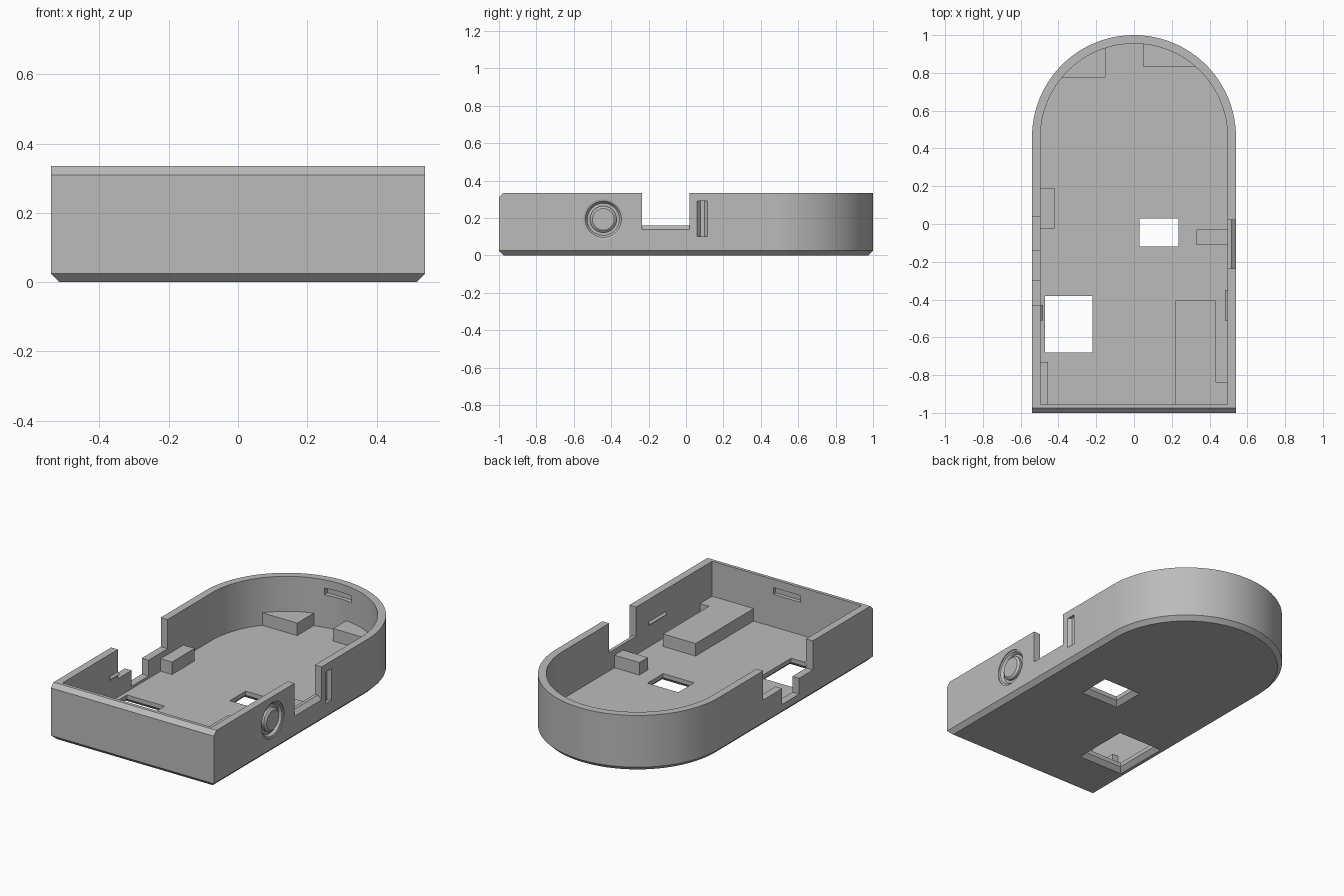
import bpy, bmesh, math
from mathutils import Vector

cube = bpy.data.objects.get("Cube")
if cube:
    bpy.data.objects.remove(cube, do_unlink=True)

grey = bpy.data.materials.new("shell_grey")
grey.use_nodes = True
GREY = (0.5, 0.5, 0.5, 1)
grey.diffuse_color = GREY
grey.node_tree.nodes["Principled BSDF"].inputs["Base Color"].default_value = GREY

H, FLOOR, CH = 0.335, 0.05, 0.025
HALF, INNER, ARC_Y = 0.54, 0.495, 0.46


def loft(name, sections):
    """Closed solid through matching loops of 3D points."""
    bm = bmesh.new()
    loops = [[bm.verts.new(p) for p in s] for s in sections]
    n = len(loops[0])
    for a, b in zip(loops, loops[1:]):
        for i in range(n):
            j = (i + 1) % n
            bm.faces.new((a[i], a[j], b[j], b[i]))
    bm.faces.new(loops[0][::-1])
    bm.faces.new(loops[-1])
    bmesh.ops.recalc_face_normals(bm, faces=bm.faces)
    mesh = bpy.data.meshes.new(name)
    bm.to_mesh(mesh)
    bm.free()
    mesh.materials.append(grey)
    ob = bpy.data.objects.new(name, mesh)
    bpy.context.collection.objects.link(ob)
    return ob


def extrude(name, profile, axis, lo, hi):
    """Extrude a 2D profile along x, y or z."""
    def place(p, t):
        q = list(p)
        q.insert("xyz".index(axis), t)
        return Vector(q)
    return loft(name, [[place(p, t) for p in profile] for t in (lo, hi)])


def rect(x0, x1, y0, y1, grow=0):
    return [(x0 - grow, y0 - grow), (x1 + grow, y0 - grow),
            (x1 + grow, y1 + grow), (x0 - grow, y1 + grow)]


def at_z(points, z):
    return [(x, y, z) for x, y in points]


def arch(r, front, steps=64):
    arc = [(r * math.cos(math.pi * i / steps), ARC_Y + r * math.sin(math.pi * i / steps))
           for i in range(steps + 1)]
    return arc + [(-r, front), (r, front)]


def disc(x, r, steps=48):
    return [(x, -0.442 + r * math.cos(math.tau * i / steps),
             0.193 + r * math.sin(math.tau * i / steps)) for i in range(steps)]


def activate(ob):
    bpy.ops.object.select_all(action='DESELECT')
    ob.select_set(True)
    bpy.context.view_layer.objects.active = ob


def cut(body, cutter):
    activate(body)
    mod = body.modifiers.new("cut", 'BOOLEAN')
    mod.operation, mod.solver, mod.object = 'DIFFERENCE', 'EXACT', cutter
    bpy.ops.object.modifier_apply(modifier=mod.name)
    bpy.data.objects.remove(cutter, do_unlink=True)


# Shell with a chamfered bottom edge
shell = loft("shell", [at_z(arch(HALF - CH, -1 + CH), 0),
                       at_z(arch(HALF, -1), CH), at_z(arch(HALF, -1), H)])
cutters = [loft("cavity", [at_z(arch(INNER, -0.955), z) for z in (FLOOR, 0.5)])]

# Chamfer along the top of the front wall
cutters.append(extrude("front_chamfer", [(-1.02, H - CH - 0.02), (-1.02, H + 0.02),
                                         (-1 + CH + 0.02, H + 0.02)], "x", -0.7, 0.7))

# Stepped notch in one side wall, sloped-sill notch in the other
cutters.append(extrude("stepped_notch", [
    (0.04, 0.5), (0.04, 0.16), (-0.14, 0.16), (-0.14, 0.065),
    (-0.30, 0.065), (-0.30, 0.16), (-0.43, 0.16), (-0.43, 0.5)], "x", -0.7, -0.45))
cutters.append(extrude("sill_notch", [
    (0.45, 0.16), (0.515, 0.16), (0.565, 0.115), (0.565, 0.5), (0.45, 0.5)],
    "y", -0.235, 0.02))

# Floor openings, flared towards the underside
for hole in ((0.03, 0.235, -0.12, 0.03), (-0.47, -0.22, -0.68, -0.38)):
    cutters.append(loft("floor_opening", [
        at_z(rect(*hole, grow), z) for grow, z in ((0.03, -0.005), (0, CH), (0, 0.08))]))

# Latch recesses inside the front and back walls
for lo, hi in ((-0.978, -0.9), (0.9, 0.978)):
    cutters.append(extrude("latch_recess", rect(-0.09, 0.09, 0.245, 0.285), "y", lo, hi))

# Tapered vertical groove and round recess on the outside wall
cutters.append(extrude("side_groove", [
    (0.56, 0.043), (0.52, 0.077), (0.52, 0.1), (0.56, 0.132)], "z", 0.10, 0.29))
cutters.append(loft("button_recess", [
    disc(0.56, 0.107), disc(0.535, 0.107), disc(0.532, 0.097), disc(0.517, 0.086)]))

for c in cutters:
    cut(shell, c)

# Button in the round recess
button = loft("round_button", [disc(0.51, 0.071), disc(0.53, 0.071), disc(0.54, 0.058)])

# Raised supports on the floor
WALL = 0.515
supports = {
    "battery_support": [(0.22, -0.97), (0.22, -0.405), (0.435, -0.405),
                        (0.435, -0.84), (WALL, -0.84), (WALL, -0.97)],
    "right_rest": rect(0.33, WALL, -0.11, -0.03),
    "left_rest": rect(-WALL, -0.42, -0.025, 0.19),
    "front_corner_rest": rect(-WALL, -0.455, -0.97, -0.73),
    "back_left_rest": [(-0.39, 0.775), (-0.15, 0.775), (-0.15, 0.95),
                       (-0.28, 0.9), (-0.39, 0.80)],
    "back_right_rest": [(0.05, 0.83), (0.335, 0.83), (0.335, 0.85),
                        (0.2, 0.935), (0.05, 0.97)],
}
for name, outline in supports.items():
    extrude(name, outline, "z", FLOOR - 0.01, 0.125)

# Small snap ridges on the inner side walls
for name, side, end in (("right_snap", 1, -0.35), ("left_snap", -1, -0.43)):
    extrude(name, [(side * 0.51, 0.165), (side * 0.482, 0.19), (side * 0.51, 0.215)],
            "y", -0.51, end)

for ob in (shell, button):
    activate(ob)
    bpy.ops.object.shade_smooth_by_angle(angle=math.radians(25))
